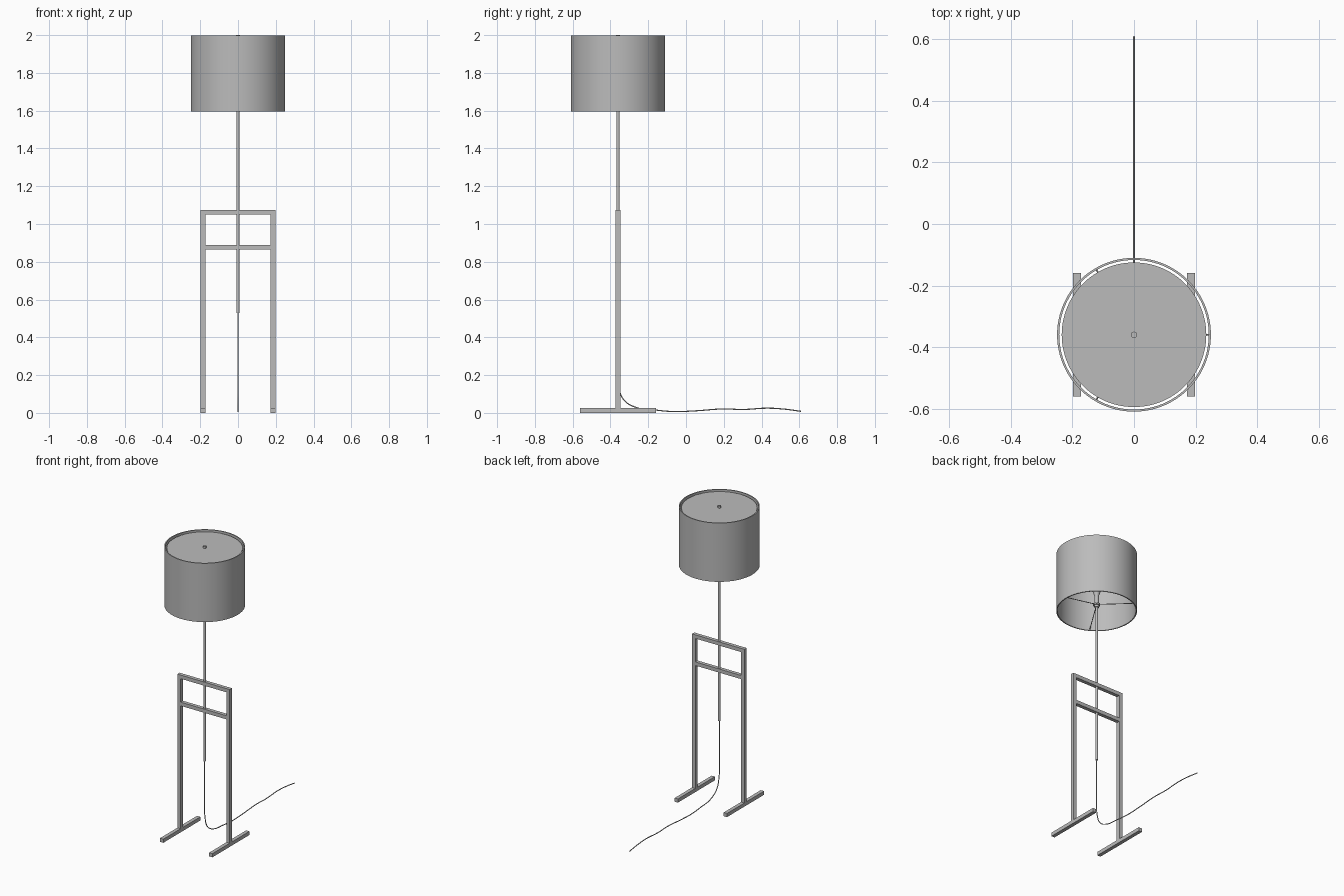
import bpy, bmesh, math
from mathutils import Vector

cube = bpy.data.objects.get("Cube")
if cube:
    bpy.data.objects.remove(cube, do_unlink=True)

CY = -0.36  # depth of the lamp axis

grey = bpy.data.materials.new("plain_grey")
grey.use_nodes = True
grey.diffuse_color = (0.5, 0.5, 0.5, 1)
grey.node_tree.nodes["Principled BSDF"].inputs["Base Color"].default_value = (0.5, 0.5, 0.5, 1)


def finish(name, bm, smooth=False):
    bmesh.ops.recalc_face_normals(bm, faces=bm.faces)
    mesh = bpy.data.meshes.new(name)
    bm.to_mesh(mesh)
    bm.free()
    mesh.materials.append(grey)
    ob = bpy.data.objects.new(name, mesh)
    bpy.context.collection.objects.link(ob)
    if smooth:
        bpy.ops.object.select_all(action='DESELECT')
        ob.select_set(True)
        bpy.context.view_layer.objects.active = ob
        bpy.ops.object.shade_smooth_by_angle(angle=math.radians(35))
    return ob


def box(name, lo, hi):
    bm = bmesh.new()
    bmesh.ops.create_cube(bm, size=1)
    lo, hi = Vector(lo), Vector(hi)
    bmesh.ops.scale(bm, vec=hi - lo, verts=bm.verts)
    bmesh.ops.translate(bm, vec=(lo + hi) / 2, verts=bm.verts)
    return finish(name, bm)


def lathe(name, profile, steps=32, closed=False):
    """Spin a (radius, height) profile around the lamp axis."""
    bm = bmesh.new()
    verts = [bm.verts.new((r, CY, z)) for r, z in profile]
    edges = [bm.edges.new(pair) for pair in zip(verts, verts[1:])]
    if closed:
        edges.append(bm.edges.new((verts[-1], verts[0])))
    bmesh.ops.spin(bm, geom=verts + edges, cent=(0, CY, 0), axis=(0, 0, 1),
                   angle=math.tau, steps=steps)
    bmesh.ops.remove_doubles(bm, verts=bm.verts, dist=1e-5)
    return finish(name, bm, True)


def disc(name, radius, z0, z1, steps=32):
    return lathe(name, [(0, z0), (radius, z0), (radius, z1), (0, z1)], steps)


def wire(name, points, radius):
    curve = bpy.data.curves.new(name, 'CURVE')
    curve.dimensions = '3D'
    curve.bevel_depth = radius
    curve.bevel_resolution = 2
    curve.use_fill_caps = True
    spline = curve.splines.new('BEZIER')
    spline.bezier_points.add(len(points) - 1)
    for bp, co in zip(spline.bezier_points, points):
        bp.co = co
        bp.handle_left_type = bp.handle_right_type = 'AUTO'
    curve.materials.append(grey)
    ob = bpy.data.objects.new(name, curve)
    bpy.context.collection.objects.link(ob)


# Square-section stand: feet, posts and two cross bars
T = 0.025
OUT = 0.198
for side, s in (("left", 1), ("right", -1)):
    x0, x1 = sorted((s * OUT, s * (OUT - T)))
    box(side + "_foot", (x0, CY - 0.2, 0), (x1, CY + 0.2, T))
    box(side + "_post", (x0, CY - T / 2, T), (x1, CY + T / 2, 1.075))
for name, top in (("top_bar", 1.075), ("lower_bar", 0.89)):
    box(name, (T - OUT, CY - T / 2, top - T), (OUT - T, CY + T / 2, top))

# Central rod, lamp holder and bulb
disc("rod", 0.008, 0.53, 1.63)
disc("holder_collar", 0.022, 1.635, 1.645)
disc("bulb_holder", 0.014, 1.62, 1.69)
lathe("bulb", [(0, 1.685), (0.013, 1.69), (0.016, 1.71), (0.027, 1.74), (0.032, 1.765),
               (0.027, 1.79), (0.015, 1.804), (0, 1.808)])

# Drum shade, open below, with a recessed top diffuser
R, WALL = 0.25, 0.007
lathe("shade", [(R, 1.595), (R, 1.997), (R - WALL, 1.997), (R - WALL, 1.595)], 96, True)
disc("top_diffuser", 0.235, 1.978, 1.986, 96)
disc("finial", 0.01, 1.986, 2.0)

# Three sloping arms from the holder to the lower rim
for i in range(3):
    a = i * math.tau / 3
    c, s = math.cos(a), math.sin(a)
    wire("shade_arm_%d" % (i + 1),
         [(0.015 * c, CY + 0.015 * s, 1.64), (0.245 * c, CY + 0.245 * s, 1.602)], 0.0025)

# Cord hanging from the rod and trailing along the floor
path = [(CY, 0.54), (CY, 0.3), (-0.354, 0.13), (-0.33, 0.07), (-0.27, 0.031), (-0.16, 0.015),
        (-0.06, 0.007), (0.05, 0.011), (0.2, 0.021), (0.3, 0.018), (0.43, 0.025),
        (0.52, 0.02), (0.61, 0.008)]
wire("cord", [(0, y, z) for y, z in path], 0.003)
